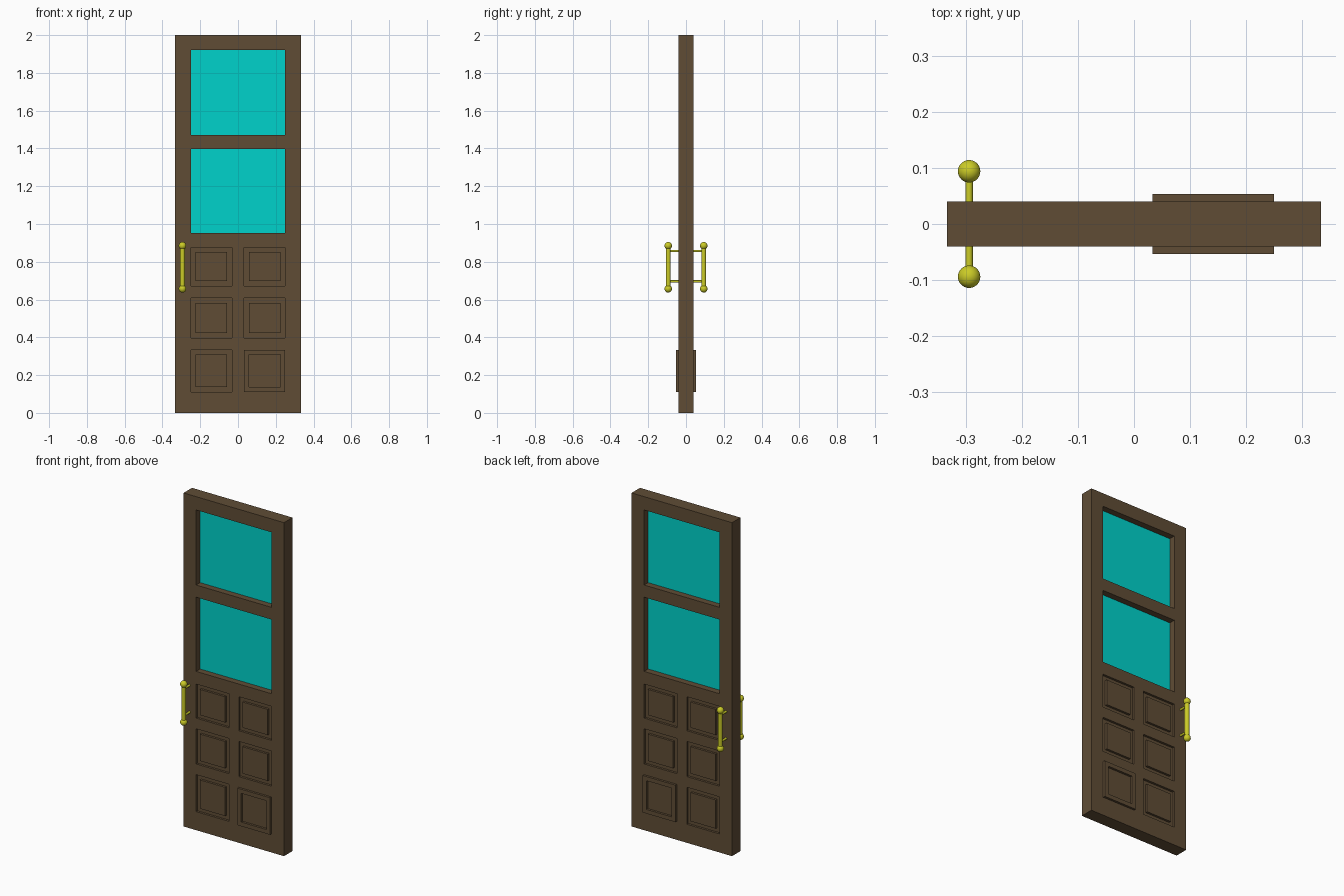
import bpy, bmesh
from mathutils import Vector

cube = bpy.data.objects.get("Cube")
if cube:
    bpy.data.objects.remove(cube, do_unlink=True)


def material(name, rgb):
    m = bpy.data.materials.new(name)
    m.use_nodes = True
    m.diffuse_color = (*rgb, 1)
    m.node_tree.nodes["Principled BSDF"].inputs["Base Color"].default_value = (*rgb, 1)
    return m


wood = material("dark wood", (0.115, 0.073, 0.036))
glass = material("turquoise glass", (0.0, 0.65, 0.6))
brass = material("yellow brass", (0.6, 0.6, 0.02))

HALF = 0.04      # half the door thickness
STEP = 0.0133    # depth of the panel mouldings
RIM = 0.025      # width of the panel mouldings
XS = [-0.333, -0.25, -0.033, 0.033, 0.25, 0.333]
ZS = [0, 0.111, 0.333, 0.397, 0.608, 0.672, 0.876, 0.952, 1.397, 1.47, 1.92, 2]
WINDOW_ROWS, PANEL_ROWS, PANEL_COLS = (7, 9), (1, 3, 5), (1, 3)


# Door slab: a sheet with two window openings, extruded to full thickness
def build_slab():
    bm = bmesh.new()
    grid = [[bm.verts.new((x, -HALF, z)) for z in ZS] for x in XS]
    for i in range(len(XS) - 1):
        for j in range(len(ZS) - 1):
            if j in WINDOW_ROWS and 1 <= i <= 3:
                continue
            bm.faces.new((grid[i][j], grid[i + 1][j], grid[i + 1][j + 1], grid[i][j + 1]))
    result = bmesh.ops.extrude_face_region(bm, geom=bm.faces[:], use_keep_orig=True)
    moved = [g for g in result["geom"] if isinstance(g, bmesh.types.BMVert)]
    bmesh.ops.translate(bm, verts=moved, vec=(0, 2 * HALF, 0))
    bmesh.ops.recalc_face_normals(bm, faces=bm.faces[:])
    return bm


def push(bm, face, depth):
    side = 1 if face.calc_center_median().y > 0 else -1
    new = bmesh.ops.extrude_discrete_faces(bm, faces=[face])["faces"][0]
    bmesh.ops.translate(bm, verts=new.verts[:], vec=(0, side * depth, 0))
    return new


# Panels: a sunken moulding around a flush field; the lower left one is reversed
def add_panels(bm):
    for side in (-1, 1):
        for i in PANEL_COLS:
            for j in PANEL_ROWS:
                centre = Vector(((XS[i] + XS[i + 1]) / 2, side * HALF, (ZS[j] + ZS[j + 1]) / 2))
                face = min(bm.faces, key=lambda f: (f.calc_center_median() - centre).length)
                depth = STEP if (i == 3 and j == 1) else -STEP
                face = push(bm, face, depth)
                face.normal_update()
                bmesh.ops.inset_individual(bm, faces=[face], thickness=RIM, use_even_offset=True)
                push(bm, face, -depth)


bm = build_slab()
add_panels(bm)
bmesh.ops.recalc_face_normals(bm, faces=bm.faces[:])
mesh = bpy.data.meshes.new("door_slab")
bm.to_mesh(mesh)
bm.free()
mesh.materials.append(wood)
bpy.context.collection.objects.link(bpy.data.objects.new("door_slab", mesh))

# Window panes in the middle of the slab
for name, j in zip(("lower_pane", "upper_pane"), WINDOW_ROWS):
    bpy.ops.mesh.primitive_cube_add(size=1, location=(0, 0, (ZS[j] + ZS[j + 1]) / 2))
    pane = bpy.context.object
    pane.name = name
    pane.scale = (XS[4] - XS[1], 0.004, ZS[j + 1] - ZS[j])
    pane.data.materials.append(glass)


def finish(name):
    ob = bpy.context.object
    ob.name = name
    ob.data.materials.append(brass)
    bpy.ops.object.shade_smooth_by_angle()


# Pull handles on both faces: bar, ball ends and two posts
HX, HY, LOW, HIGH = -0.294, 0.094, 0.657, 0.885
for label, side in (("front", -1), ("back", 1)):
    bpy.ops.mesh.primitive_cylinder_add(vertices=32, radius=0.0125, depth=HIGH - LOW,
                                        location=(HX, side * HY, (LOW + HIGH) / 2))
    finish(label + "_handle_bar")
    for end, ball_z, post_z in (("lower", LOW, 0.696), ("upper", HIGH, 0.857)):
        bpy.ops.mesh.primitive_uv_sphere_add(segments=32, ring_count=16, radius=0.02,
                                             location=(HX, side * HY, ball_z))
        finish(f"{label}_{end}_handle_ball")
        bpy.ops.mesh.primitive_cylinder_add(vertices=32, radius=0.0065, depth=HY - HALF + 0.01,
                                            location=(HX, side * (HY + HALF - 0.01) / 2, post_z),
                                            rotation=(1.5708, 0, 0))
        finish(f"{label}_{end}_handle_post")
